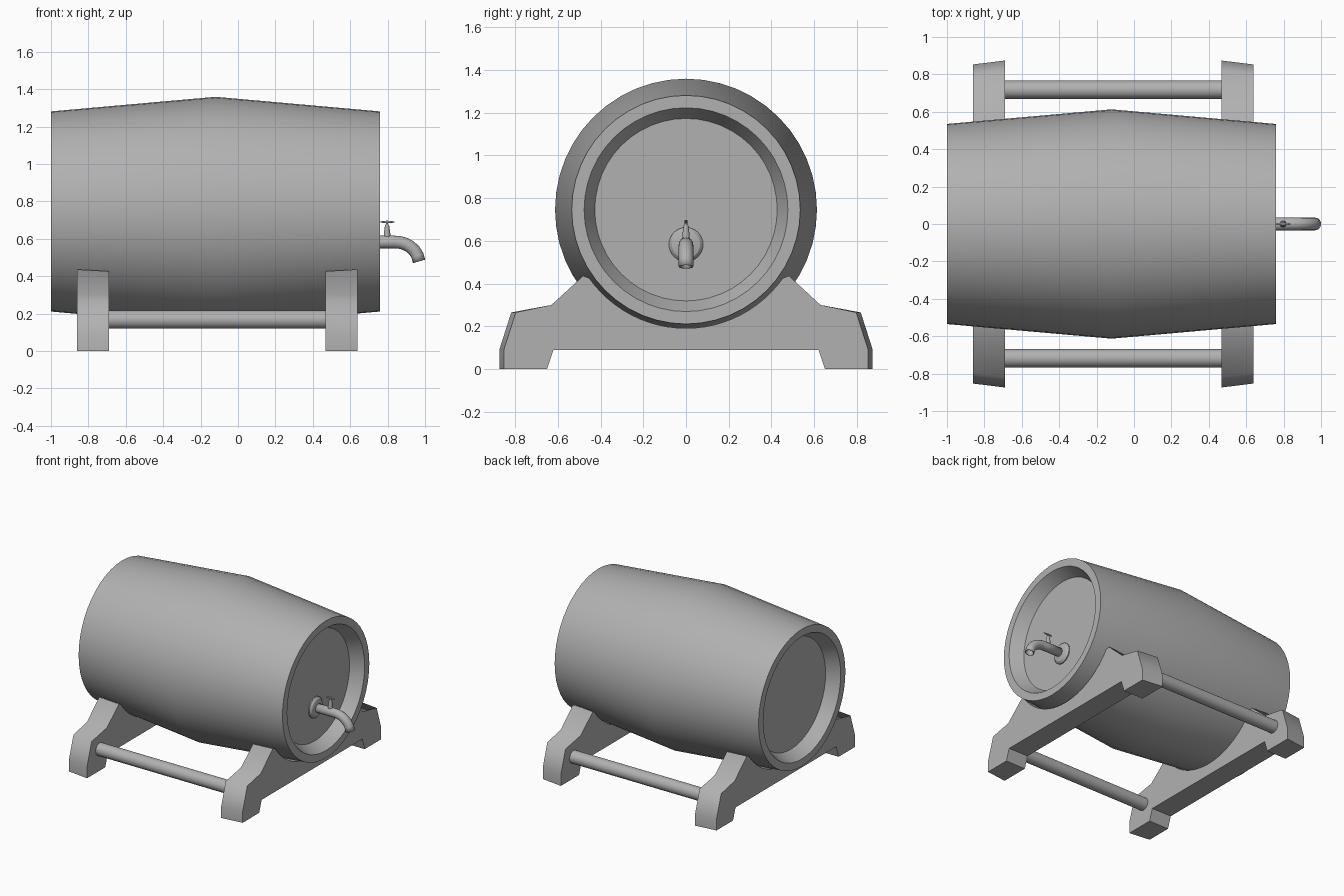
import bpy, bmesh
from math import cos, sin, pi, atan2, radians
from mathutils import Matrix

if "Cube" in bpy.data.objects:
    bpy.data.objects.remove(bpy.data.objects["Cube"])

AXIS_Z = 0.746   # height of the barrel axis

# Dark grey used on every part
GREY = bpy.data.materials.new("dark_grey")
GREY.diffuse_color = (0.44, 0.44, 0.44, 1)
GREY.use_nodes = True
GREY.node_tree.nodes["Principled BSDF"].inputs["Base Color"].default_value = GREY.diffuse_color


def smooth_object(ob, angle=30):
    bpy.ops.object.select_all(action='DESELECT')
    ob.select_set(True)
    bpy.context.view_layer.objects.active = ob
    bpy.ops.object.shade_smooth_by_angle(angle=radians(angle))


def finish(name, bm, angle=30):
    bmesh.ops.recalc_face_normals(bm, faces=bm.faces)
    me = bpy.data.meshes.new(name)
    bm.to_mesh(me)
    bm.free()
    me.materials.append(GREY)
    ob = bpy.data.objects.new(name, me)
    bpy.context.collection.objects.link(ob)
    smooth_object(ob, angle)


def lathe(name, profile, origin, sides, vertical=False):
    """Revolve (along, radius) points about the x axis (or z if vertical), ends closed."""
    bm = bmesh.new()
    rings = []
    for a, r in profile:
        ring = []
        for i in range(sides):
            t = 2 * pi * i / sides
            u, v = r * cos(t), r * sin(t)
            co = (u, v, a) if vertical else (a, u, v)
            ring.append(bm.verts.new([c + o for c, o in zip(co, origin)]))
        rings.append(ring)
    for p, q in zip(rings, rings[1:]):
        for i in range(sides):
            j = (i + 1) % sides
            bm.faces.new((p[i], p[j], q[j], q[i]))
    bm.faces.new(rings[0])
    bm.faces.new(rings[-1])
    finish(name, bm)


# Barrel body with a recessed head at each end
lathe("barrel", [(-0.905, 0.427), (-1.0, 0.477), (-1.0, 0.535), (-0.12, 0.613),
                 (0.758, 0.535), (0.758, 0.477), (0.663, 0.427)], (0, 0, AXIS_Z), 48)


# Cradles: cut-out profile, outer face slightly narrower than the inner face
def cradle_profile(shift, tip_z, arc_r):
    half = [(0.62, 0.09), (0.65, 0), (0.853 + shift, 0), (0.853 + shift, 0.09),
            (0.797 + shift, 0.265), (0.63, 0.30), (0.482, tip_z)]
    start = atan2(0.42 - AXIS_Z, 0.46)
    steps = 12
    arc = []
    for i in range(steps + 1):
        t = start + (-pi / 2 - start) * i / steps
        arc.append((arc_r * cos(t), AXIS_Z + arc_r * sin(t)))
    right = half + arc
    return right + [(-y, z) for y, z in reversed(right[:-1])]


def cradle(name, x_outer, x_inner):
    bm = bmesh.new()
    a = [bm.verts.new((x_outer, y, z)) for y, z in cradle_profile(0, 0.436, 0.555)]
    b = [bm.verts.new((x_inner, y, z)) for y, z in cradle_profile(0.021, 0.426, 0.565)]
    bm.faces.new(a)
    bm.faces.new(b)
    for i in range(len(a)):
        j = (i + 1) % len(a)
        bm.faces.new((a[i], a[j], b[j], b[i]))
    finish(name, bm, angle=65)


cradle("front_cradle", 0.638, 0.467)
cradle("rear_cradle", -0.861, -0.69)

# Rods joining the cradles
for side, label in ((-1, "right"), (1, "left")):
    lathe(label + "_rod", [(-0.70, 0.049), (0.477, 0.049)], (0, side * 0.718, 0.168), 24)

# Tap: wall flange
TAP_Z = 0.583
lathe("tap_flange", [(0.658, 0.08), (0.671, 0.08), (0.685, 0.066), (0.693, 0.036)],
      (0, 0, TAP_Z), 32)

# Tap: hollow bent spout
path = [(0.668, TAP_Z), (0.828, TAP_Z), (0.863, 0.581), (0.893, 0.573), (0.92, 0.558),
        (0.943, 0.537), (0.959, 0.511), (0.968, 0.479)]
cu = bpy.data.curves.new("tap_spout", 'CURVE')
cu.dimensions = '3D'
cu.bevel_depth = 0.034
cu.bevel_resolution = 6
cu.materials.append(GREY)
sp = cu.splines.new('POLY')
sp.points.add(len(path) - 1)
for p, (x, z) in zip(sp.points, path):
    p.co = (x, 0, z, 1)
spout = bpy.data.objects.new("tap_spout", cu)
bpy.context.collection.objects.link(spout)
bpy.ops.object.select_all(action='DESELECT')
spout.select_set(True)
bpy.context.view_layer.objects.active = spout
bpy.ops.object.convert(target='MESH')
spout = bpy.context.view_layer.objects.active
bm = bmesh.new()
bm.from_mesh(spout.data)
bmesh.ops.recalc_face_normals(bm, faces=bm.faces)
bm.to_mesh(spout.data)
bm.free()
smooth_object(spout)
wall = spout.modifiers.new("wall", 'SOLIDIFY')
wall.thickness = 0.007
wall.offset = -1

# Tap: valve stem and thin turning handle
lathe("tap_stem", [(0.60, 0.018), (0.63, 0.017), (0.672, 0.011), (0.678, 0.006), (0.697, 0.006)],
      (0.797, 0, 0), 16, vertical=True)
bm = bmesh.new()
bmesh.ops.create_uvsphere(bm, u_segments=16, v_segments=8, radius=1,
                          matrix=Matrix.Translation((0.799, 0, 0.69)) @
                          Matrix.Diagonal((0.04, 0.007, 0.006, 1)))
finish("tap_handle", bm)
